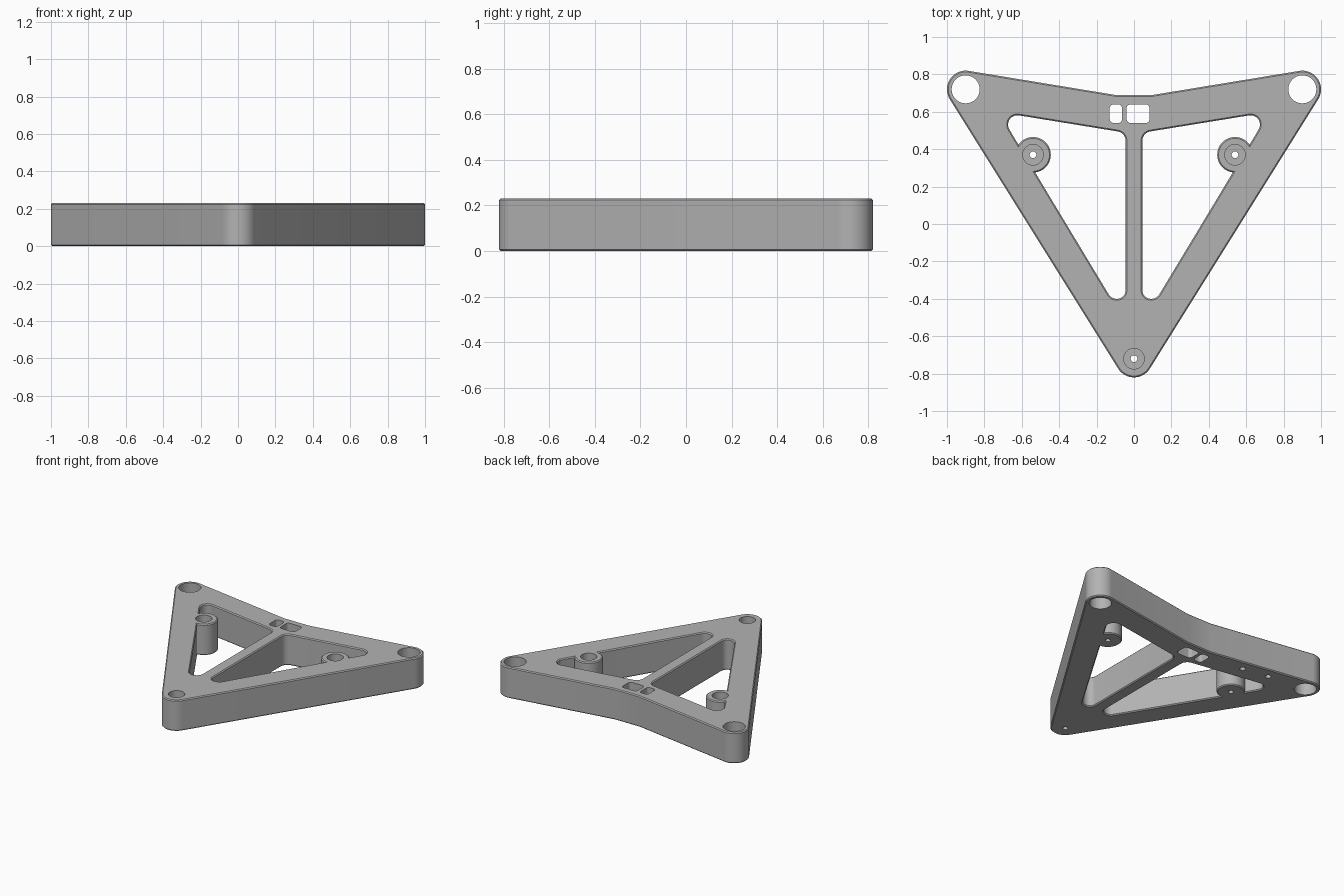
import bpy
import bmesh
from math import sin, cos, tan, radians, atan2, pi
from mathutils import Vector

HEIGHT = 0.23
CHAMFER = 0.007

cube = bpy.data.objects.get("Cube")
if cube:
    bpy.data.objects.remove(cube, do_unlink=True)

grey = bpy.data.materials.new("grey")
grey.use_nodes = True
grey.diffuse_color = (0.45, 0.45, 0.45, 1)
grey.node_tree.nodes["Principled BSDF"].inputs["Base Color"].default_value = grey.diffuse_color


def arc(x, y, r, start, end, steps=16):
    """Points along an arc, angles in degrees."""
    angles = [radians(start + (end - start) * i / steps) for i in range(steps + 1)]
    return [(x + r * cos(a), y + r * sin(a)) for a in angles]


def circle(x, y, r, steps=40):
    return arc(x, y, r, 0, 360, steps)[:-1]


def fillet(before, corner, after, r, steps=10):
    """Rounded replacement of a polygon corner."""
    c = Vector(corner)
    u, v = (Vector(before) - c).normalized(), (Vector(after) - c).normalized()
    half = u.angle(v) / 2
    centre = c + (u + v).normalized() * r / sin(half)
    p, q = c + u * r / tan(half) - centre, c + v * r / tan(half) - centre
    a, b = atan2(p.y, p.x), atan2(q.y, q.x)
    sweep = (b - a + pi) % (2 * pi) - pi
    return [(centre.x + r * cos(a + sweep * i / steps),
             centre.y + r * sin(a + sweep * i / steps)) for i in range(steps + 1)]


def rounded(corners, r):
    n = len(corners)
    return [p for i in range(n)
            for p in fillet(corners[i - 1], corners[i], corners[(i + 1) % n], r)]


def mirrored(points):
    return [(-x, y) for x, y in reversed(points)]


def prism(name, loops, bottom, top, chamfer=0.0):
    """Solid from closed outlines; inner outlines become holes."""
    curve = bpy.data.curves.new(name, "CURVE")
    curve.dimensions = "2D"
    curve.fill_mode = "BOTH"
    curve.extrude = (top - bottom) / 2 - chamfer
    curve.bevel_depth = chamfer
    curve.bevel_resolution = 0
    curve.offset = -chamfer
    for loop in loops:
        spline = curve.splines.new("POLY")
        spline.points.add(len(loop) - 1)
        for point, (x, y) in zip(spline.points, loop):
            point.co = (x, y, 0, 1)
        spline.use_cyclic_u = True
    helper = bpy.data.objects.new(name + "_outline", curve)
    bpy.context.collection.objects.link(helper)
    depsgraph = bpy.context.evaluated_depsgraph_get()
    mesh = bpy.data.meshes.new_from_object(helper.evaluated_get(depsgraph))
    bpy.data.objects.remove(helper, do_unlink=True)
    bm = bmesh.new()
    bm.from_mesh(mesh)
    bmesh.ops.remove_doubles(bm, verts=bm.verts, dist=0.0002)
    bmesh.ops.recalc_face_normals(bm, faces=bm.faces)
    bmesh.ops.translate(bm, verts=bm.verts, vec=(0, 0, (bottom + top) / 2))
    bm.to_mesh(mesh)
    bm.free()
    mesh.materials.clear()
    mesh.materials.append(grey)
    obj = bpy.data.objects.new(name, mesh)
    bpy.context.collection.objects.link(obj)
    return obj


# Outer outline: three rounded corners and a short flat at the back
right_side = arc(0.9, 0.72, 0.1, -32, 99, 24) + [(0.1, 0.69)]
outline = arc(0, -0.72, 0.1, -148, -32, 24) + right_side + mirrored(right_side)

# Triangular pocket, its slanted side interrupted by a round screw boss
boss = (0.54, 0.37)
low_in, low_out = (0.045, -0.4), (0.121, -0.4)
high_out, high_in = (0.722, 0.598), (0.045, 0.488)
pocket = (fillet(high_in, low_in, low_out, 0.045)
          + fillet(low_in, low_out, high_out, 0.05)
          + arc(*boss, 0.095, -97, -325, 36)
          + fillet(low_out, high_out, high_in, 0.05)
          + fillet(high_out, high_in, low_in, 0.05))

frame = prism("frame", [outline, pocket, mirrored(pocket)], 0, HEIGHT, CHAMFER)

# Cutters: through holes, counterbores, slots and blind pilot holes
cuts = []
for side in (-1, 1):
    cuts.append((circle(0.9 * side, 0.72, 0.075), -0.1, 0.4))
for x, y in (boss, (-boss[0], boss[1]), (0, -0.72)):
    cuts.append((circle(x, y, 0.055), 0.06, 0.4))
    cuts.append((circle(x, y, 0.018, 20), -0.1, 0.1))
for x0, x1 in ((-0.13, -0.064), (-0.04, 0.083)):
    corners = [(x0, 0.54), (x1, 0.54), (x1, 0.64), (x0, 0.64)]
    cuts.append((rounded(corners, 0.022), -0.1, 0.4))
for x, y in ((-0.4, 0.66), (-0.6, 0.69)):
    cuts.append((circle(x, y, 0.02, 20), -0.1, 0.12))

cutters = []
for loop, bottom, top in cuts:
    cutter = prism("hole_cutter", [loop], bottom, top)
    cutter.hide_render = True
    cutters.append(cutter)
    mod = frame.modifiers.new("hole", "BOOLEAN")
    mod.operation = "DIFFERENCE"
    mod.solver = "EXACT"
    mod.object = cutter

# Bake the cuts and drop the cutters
bpy.context.view_layer.update()
depsgraph = bpy.context.evaluated_depsgraph_get()
cut_mesh = bpy.data.meshes.new_from_object(frame.evaluated_get(depsgraph))
frame.modifiers.clear()
frame.data = cut_mesh
for cutter in cutters:
    bpy.data.objects.remove(cutter, do_unlink=True)

bpy.ops.object.select_all(action="DESELECT")
frame.select_set(True)
bpy.context.view_layer.objects.active = frame
bpy.ops.object.shade_smooth_by_angle(angle=radians(30))
